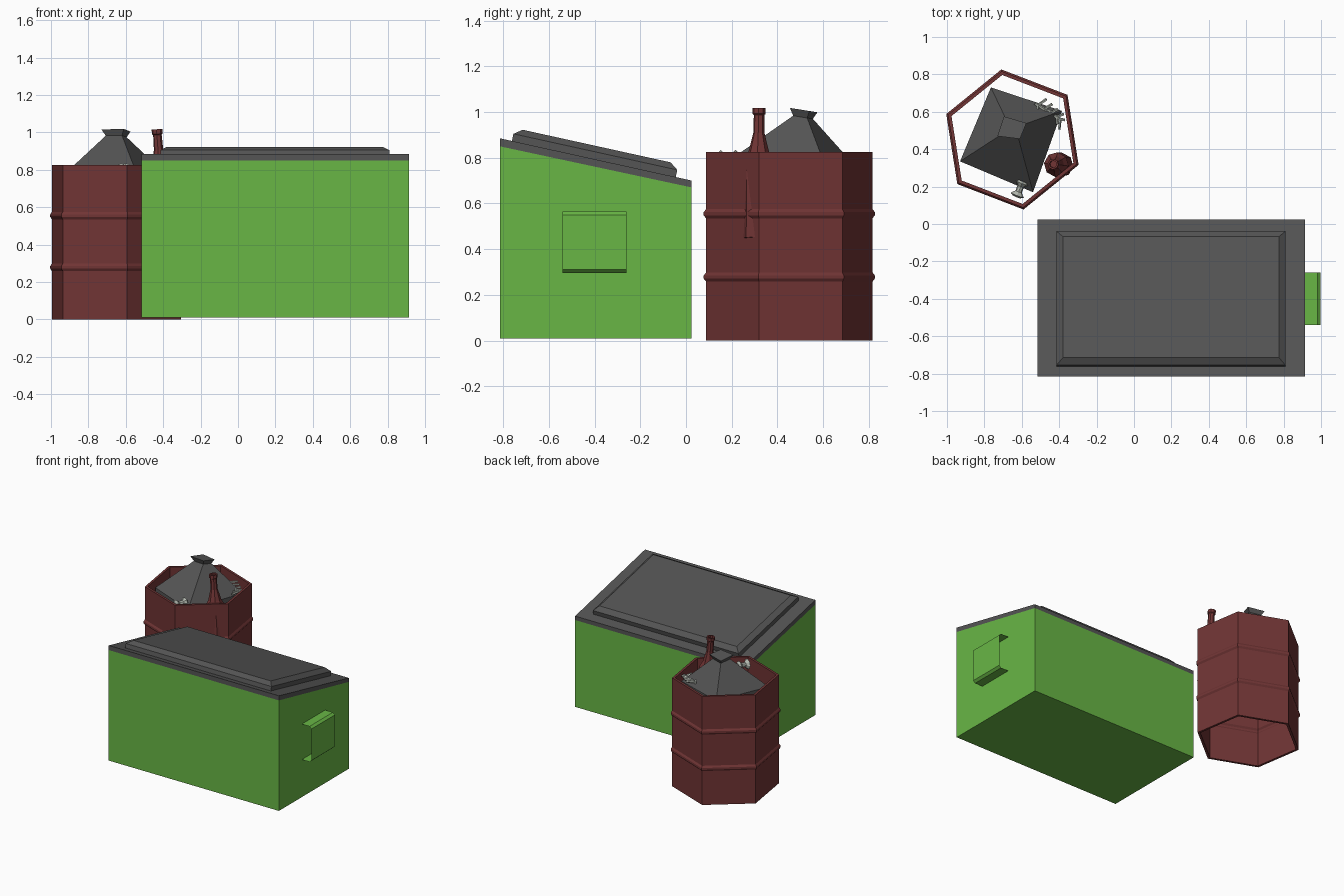
import bpy, bmesh, math
from mathutils import Vector

if "Cube" in bpy.data.objects:
    bpy.data.objects.remove(bpy.data.objects["Cube"])


def material(name, rgb):
    m = bpy.data.materials.new(name)
    m.diffuse_color = (*rgb, 1)
    m.use_nodes = True
    m.node_tree.nodes["Principled BSDF"].inputs["Base Color"].default_value = m.diffuse_color
    return m


GREEN = material("green_paint", (0.14, 0.47, 0.06))
RED = material("rusty_red", (0.165, 0.035, 0.035))
DARK = material("dark_grey", (0.09, 0.09, 0.09))
BONE = material("pale_grey", (0.45, 0.48, 0.43))


def loft(name, rings, mat, caps=True, loop=False):
    """Skin a list of equal-length point rings."""
    bm = bmesh.new()
    vs = [[bm.verts.new(p) for p in r] for r in rings]
    n = len(vs[0])
    pairs = list(zip(vs, vs[1:])) + ([(vs[-1], vs[0])] if loop else [])
    for a, b in pairs:
        for i in range(n):
            j = (i + 1) % n
            bm.faces.new((a[i], a[j], b[j], b[i]))
    if caps and not loop:
        bm.faces.new(vs[0][::-1])
        bm.faces.new(vs[-1])
    bmesh.ops.recalc_face_normals(bm, faces=bm.faces)
    me = bpy.data.meshes.new(name)
    bm.to_mesh(me)
    bm.free()
    me.materials.append(mat)
    ob = bpy.data.objects.new(name, me)
    bpy.context.collection.objects.link(ob)
    return ob


def lathe(name, profile, start, end, sides, mat, angle=0, loop=False):
    """Profile of (radius, distance) turned about the start-end axis."""
    start = Vector(start)
    d = Vector(end) - start
    q = d.to_track_quat('Z', 'Y') if abs(d.x) + abs(d.y) > 1e-6 else None
    rings = []
    for r, t in profile:
        ring = []
        for k in range(sides):
            a = math.radians(angle) + math.tau * k / sides
            p = Vector((r * math.cos(a), r * math.sin(a), t))
            ring.append(start + (q @ p if q else p))
        rings.append(ring)
    return loft(name, rings, mat, loop=loop)


def stick(name, a, b, r, mat):
    length = (Vector(b) - Vector(a)).length
    return lathe(name, [(r, 0), (r, length)], a, b, 5, mat)


# Dumpster body and sloping lid slab
X0, X1, Y0, Y1 = -0.517, 0.915, -0.815, 0.025


def prism(name, yz, mat):
    return loft(name, [[(x, y, z) for y, z in yz] for x in (X0, X1)], mat)


prism("dumpster_body", [(Y0, 0.01), (Y1, 0.01), (Y1, 0.67), (Y0, 0.85)], GREEN)
prism("dumpster_lid", [(Y0, 0.85), (Y1, 0.67), (Y1, 0.70), (Y0, 0.885)], DARK)

# Raised bevelled panel on the lid
slope = -0.185 / 0.84
normal = Vector((0, -slope, 1)).normalized()


def panel_ring(inset, h):
    xs, ys = (-0.415 + inset, 0.81 - inset), (-0.762 + inset, -0.045 - inset)
    pts = [(xs[0], ys[0]), (xs[1], ys[0]), (xs[1], ys[1]), (xs[0], ys[1])]
    return [Vector((x, y, 0.885 + slope * (y - Y0))) + normal * h for x, y in pts]


loft("lid_panel", [panel_ring(0, 0), panel_ring(0, 0.032), panel_ring(0.035, 0.058)], DARK)

# Side handle: open bent strip
strip = [(0.915, 0.565), (0.98, 0.565), (0.997, 0.55),
         (0.997, 0.31), (0.98, 0.295), (0.915, 0.295)]
me = bpy.data.meshes.new("side_handle")
n = len(strip)
me.from_pydata([(x, y, z) for y in (-0.54, -0.26) for x, z in strip], [],
               [(i, i + 1, n + i + 1, n + i) for i in range(n - 1)])
me.materials.append(GREEN)
bpy.context.collection.objects.link(bpy.data.objects.new("side_handle", me))

# Six-sided barrel, open at both ends, with two ribs
outer = [(0.369, 0)]
for z in (0.278, 0.555):
    outer += [(0.369, z - 0.02), (0.379, z - 0.007), (0.379, z + 0.007), (0.369, z + 0.02)]
outer.append((0.369, 0.825))
inner = [(r - 0.02, z) for r, z in reversed(outer)]
lathe("barrel", outer + inner, (-0.65, 0.452, 0), (-0.65, 0.452, 1), 6, RED, 39, loop=True)

# Rubbish bag with a pinched, flared neck
wide = [(-0.765, 0.73), (-0.385, 0.605), (-0.54, 0.17), (-0.93, 0.335)]
top = [(-0.695, 0.575), (-0.575, 0.54), (-0.61, 0.455), (-0.73, 0.47)]
mid = Vector((-0.648, 0.505))


def bag_ring(pts, scale, z, tilt=0):
    out = []
    for p in pts:
        v = mid + (Vector(p) - mid) * scale
        out.append((v.x, v.y, z - tilt * (v.y - mid.y)))
    return out


loft("rubbish_bag", [bag_ring(wide, 0.7, 0.45), bag_ring(wide, 1, 0.65),
                     bag_ring(wide, 1, 0.775), bag_ring(top, 0.72, 0.978, 0.16),
                     bag_ring(top, 1, 1.01, 0.16)], DARK)

# Bottle leaning in the barrel
lathe("bottle", [(0.066, 0), (0.066, 0.34), (0.045, 0.38), (0.025, 0.46),
                 (0.023, 0.54), (0.029, 0.545), (0.029, 0.57), (0.019, 0.57), (0.019, 0.52)],
      (-0.39, 0.315, 0.448), (-0.433, 0.32, 1.015), 8, RED)

# Apple core with its stem
a, b = Vector((-0.628, 0.145, 0.795)), Vector((-0.595, 0.228, 0.802))
lathe("apple_core", [(0.022, 0), (0.038, 0.01), (0.018, 0.03),
                     (0.018, 0.06), (0.034, 0.08), (0.02, 0.09)], a, b, 8, BONE)
stick("apple_stem", b, b + (b - a) * 0.3, 0.005, BONE)

# Fish skeleton: spine, ribs and tail
head, tail = Vector((-0.53, 0.645, 0.815)), Vector((-0.395, 0.56, 0.80))
stick("fish_spine", head, tail, 0.009, BONE)
across = Vector((0.53, 0.85, 0.0))
for i in range(4):
    c = head.lerp(tail, 0.12 + 0.25 * i)
    w = 0.05 - 0.006 * i
    for s in (-1, 1):
        stick("fish_rib", c, c + across * (s * w) + Vector((0.02, -0.01, 0.005)), 0.008, BONE)
for s in (-1, 1):
    stick("fish_tail", tail, tail + Vector((0.01, -0.03, 0)) + across * (s * 0.03), 0.008, BONE)
